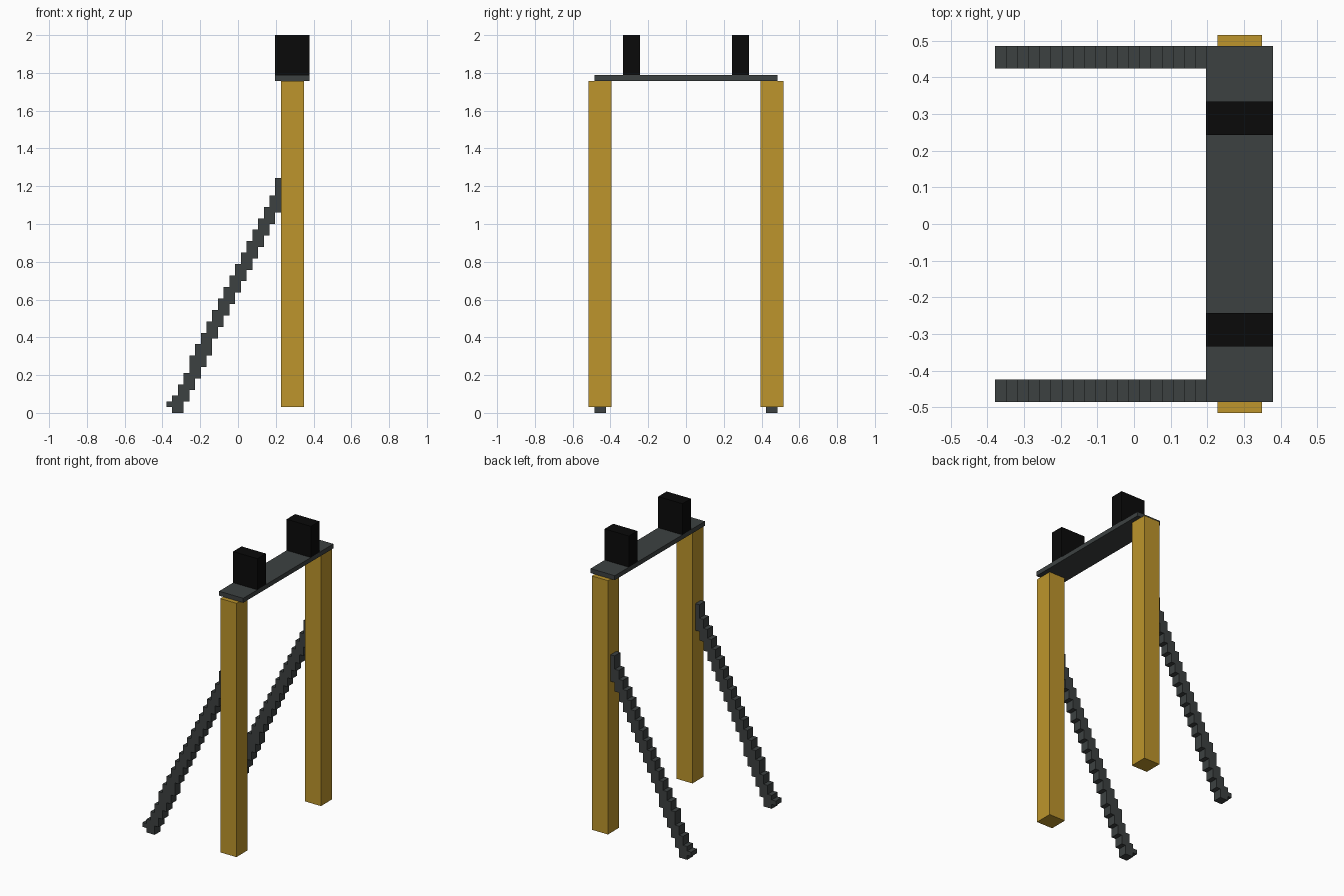
import bpy, bmesh

if "Cube" in bpy.data.objects:
    bpy.data.objects.remove(bpy.data.objects["Cube"])

P = 2 / 66  # block pitch: the whole model sits on this grid
X0 = -12.5  # left end in pitch units


def material(name, rgb):
    m = bpy.data.materials.new(name)
    m.diffuse_color = (*rgb, 1)
    m.use_nodes = True
    m.node_tree.nodes["Principled BSDF"].inputs["Base Color"].default_value = m.diffuse_color
    return m


GOLD = material("golden yellow", (0.51, 0.30, 0.025))
GREY = material("slate grey", (0.046, 0.053, 0.053))
BLACK = material("near black", (0.003, 0.003, 0.003))


def prism(name, outline, y0, y1, mat):
    """Extrude an x-z outline (pitch units) from y0 to y1."""
    bm = bmesh.new()
    face = bm.faces.new([bm.verts.new(((X0 + x) * P, y0 * P, z * P)) for x, z in outline])
    ext = bmesh.ops.extrude_face_region(bm, geom=[face])
    verts = [v for v in ext["geom"] if isinstance(v, bmesh.types.BMVert)]
    bmesh.ops.translate(bm, verts=verts, vec=(0, (y1 - y0) * P, 0))
    bmesh.ops.recalc_face_normals(bm, faces=bm.faces)
    mesh = bpy.data.meshes.new(name)
    bm.to_mesh(mesh)
    bm.free()
    mesh.materials.append(mat)
    obj = bpy.data.objects.new(name, mesh)
    bpy.context.collection.objects.link(obj)


def box(name, x0, x1, y0, y1, z0, z1, mat):
    prism(name, [(x0, z0), (x1, z0), (x1, z1), (x0, z1)], y0, y1, mat)


# Stepped brace outline: each column climbs two blocks, with small end corrections
tops = [2, 3, 5, 7] + [2 * i + 2 for i in range(4, 19)] + [41]
bottoms = [1, 0] + [2 * i - 4 for i in range(2, 8)] + [2 * i - 3 for i in range(8, 20)]
upper = [(i + d, t) for i, t in enumerate(tops) for d in (0, 1)]
lower = [(i + d, b) for i, b in enumerate(bottoms) for d in (0, 1)]
brace = []
for pt in upper + lower[::-1]:
    if pt not in brace:
        brace.append(pt)

# Paired posts, braces and top blocks
for side, s in (("left", 1), ("right", -1)):
    def span(a, b):
        return (a, b) if s > 0 else (-b, -a)
    box(side + "_post", 20, 24, *span(13, 17), 1, 58, GOLD)
    prism(side + "_brace", brace, *span(14, 16), GREY)
    box(side + "_top_block", 19, 25, *span(8, 11), 59, 66, BLACK)

# Crossbar plate
box("top_plate", 19, 25, -16, 16, 58, 59, GREY)
